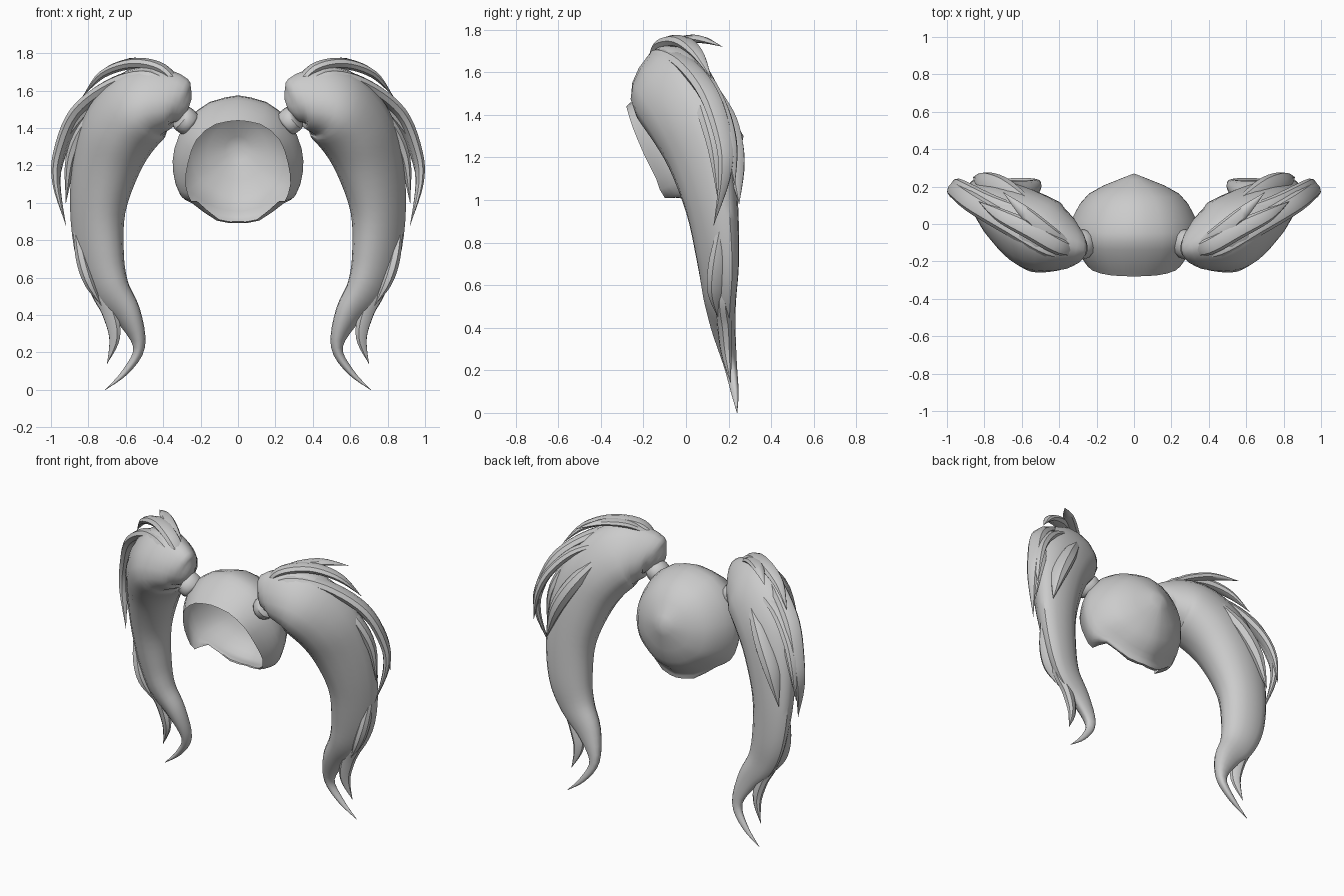
import bpy, bmesh, math
from mathutils import Vector

if "Cube" in bpy.data.objects:
    bpy.data.objects.remove(bpy.data.objects["Cube"])


def spline(keys, sub):
    # Catmull-Rom through tuples of any length
    out = []
    n = len(keys)
    for i in range(n - 1):
        p = [keys[max(0, min(n - 1, i + k))] for k in (-1, 0, 1, 2)]
        for s in range(sub):
            t = s / sub
            out.append([0.5 * (2 * b + (c - a) * t + (2 * a - 5 * b + 4 * c - d) * t * t
                               + (3 * b - a - 3 * c + d) * t ** 3) for a, b, c, d in zip(*p)])
    return out + [list(keys[-1])]


def finish(name, bm, angle=40):
    bmesh.ops.recalc_face_normals(bm, faces=bm.faces)
    me = bpy.data.meshes.new(name)
    bm.to_mesh(me)
    bm.free()
    ob = bpy.data.objects.new(name, me)
    bpy.context.collection.objects.link(ob)
    m = ob.modifiers.new("mirror", 'MIRROR')
    m.merge_threshold = 0.001
    bpy.ops.object.select_all(action='DESELECT')
    ob.select_set(True)
    bpy.context.view_layer.objects.active = ob
    bpy.ops.object.shade_smooth_by_angle(angle=math.radians(angle))
    return ob


def lock(name, keys, sides=10, sub=4, taper=0.0):
    # keys: x, y, z, half width in the tail plane, half width across it
    # taper thins the outer side of the section
    rows = spline(keys, sub)
    pts = [Vector(r[:3]) for r in rows]
    across = Vector((-0.42, 0.9, 0)).normalized()
    bm = bmesh.new()
    rings = []
    for i, r in enumerate(rows):
        t = (pts[min(i + 1, len(pts) - 1)] - pts[max(i - 1, 0)]).normalized()
        n = t.cross(across).normalized()
        s = n.cross(t)
        ring = []
        for k in range(sides):
            a = 2 * math.pi * k / sides
            thick = max(r[4], .001) * (1 - taper * math.cos(a))
            ring.append(bm.verts.new(pts[i] + n * math.cos(a) * max(r[3], .001)
                                     + s * math.sin(a) * thick))
        rings.append(ring)
    for a, b in zip(rings, rings[1:]):
        for k in range(sides):
            j = (k + 1) % sides
            bm.faces.new((a[k], a[j], b[j], b[k]))
    bm.faces.new(rings[0])
    bm.faces.new(rings[-1])
    return finish(name, bm)


def strand(name, pts, w, d):
    # thin lock that swells in the middle and ends in a point
    n = len(pts) - 1
    keys = []
    for i, p in enumerate(pts):
        f = max(0.0, math.sin(math.pi * (0.15 + 0.85 * i / n))) ** 0.7
        keys.append((*p, d * f, w * f))
    lock(name, keys, 8, 5)


# Hair cap: open shell lofted from the face rim to a pole at the back
rim = [(0, -.28, 1.44), (.12, -.275, 1.42), (.22, -.25, 1.34), (.265, -.2, 1.22), (.28, -.14, 1.1),
       (.25, -.1, 1.01), (.22, 0, 1.01), (.1, .06, .91), (0, .08, .9)]
mid = [(0, -.05, 1.575), (.15, -.05, 1.54), (.27, -.04, 1.44), (.335, -.02, 1.3), (.34, 0, 1.18),
       (.31, .02, 1.08), (.24, .06, 1.02), (.12, .1, .95), (0, .12, .93)]
pole = Vector((0, .27, 1.3))
core = Vector((0, 0, 1.25))
bm = bmesh.new()
cols = []
for r, m in zip(spline(rim, 2), spline(mid, 2)):
    r, m = Vector(r), Vector(m)
    bulge = core + ((r + m) / 2 - core) * 1.07
    back = pole + (m - pole) * 0.71
    back.y = pole.y + (m.y - pole.y) * 0.4
    col = spline([tuple(r), tuple(bulge), tuple(m), tuple(back), tuple(pole)], 3)
    for c in col:
        c[0] = max(c[0], 0.0) if r.x > .001 else 0.0
    cols.append([bm.verts.new(c) for c in col])
for a, b in zip(cols, cols[1:]):
    for k in range(len(a) - 1):
        bm.faces.new((a[k], a[k + 1], b[k + 1], b[k]))
bmesh.ops.remove_doubles(bm, verts=bm.verts, dist=0.0005)
finish("hair_cap", bm, 50)

# Hair ties: short rounded bands
lock("hair_tie", [(.25, -.105, 1.415, .06, .065), (.262, -.107, 1.425, .07, .08),
                  (.30, -.115, 1.455, .07, .08), (.315, -.12, 1.465, .055, .06)], 14, 2)

# Main ponytail volume
lock("ponytail", [
    (.262, -.12, 1.52, .04, .04), (.29, -.12, 1.53, .105, .085), (.355, -.11, 1.55, .155, .14),
    (.50, -.06, 1.53, .205, .195), (.63, .02, 1.40, .212, .185), (.71, .085, 1.21, .19, .15),
    (.755, .135, .96, .155, .115), (.74, .16, .71, .135, .09), (.685, .165, .54, .108, .072),
    (.59, .18, .40, .075, .055), (.53, .21, .23, .032, .032), (.60, .23, .10, .018, .018),
    (.71, .24, 0, .001, .001)], 16, 4, 0.28)

# Loose strands over the crown and outside of the tail, then near the tip
strand("crown_strand", [(.3, -.14, 1.6), (.40, -.12, 1.715), (.56, -.03, 1.745), (.72, .05, 1.69),
                        (.83, .12, 1.57)], .05, .03)
strand("long_strand", [(.3, -.16, 1.57), (.46, -.13, 1.68), (.66, -.01, 1.64), (.86, .11, 1.49),
                       (.955, .18, 1.27), (.97, .18, 1.10), (.92, .13, .88)], .055, .035)
strand("hook_strand", [(.36, -.1, 1.69), (.46, -.04, 1.74), (.58, .06, 1.755), (.70, .17, 1.72)],
       .04, .022)
strand("side_strand", [(.58, .06, 1.62), (.76, .11, 1.53), (.89, .17, 1.39), (.95, .21, 1.24),
                       (.965, .23, 1.07)], .05, .03)
strand("inner_strand", [(.64, .04, 1.58), (.80, .09, 1.43), (.89, .14, 1.24), (.92, .15, 1.0)],
       .05, .035)
strand("back_strand", [(.58, .12, 1.52), (.70, .19, 1.36), (.80, .23, 1.18), (.86, .25, .98)],
       .06, .05)
strand("tip_strand", [(.78, .17, .76), (.76, .165, .56), (.69, .18, .42), (.66, .19, .28),
                      (.7, .21, .14)], .035, .045)
strand("flake_strand", [(.86, .17, .86), (.83, .15, .7), (.79, .14, .57), (.73, .15, .45)],
       .05, .035)
